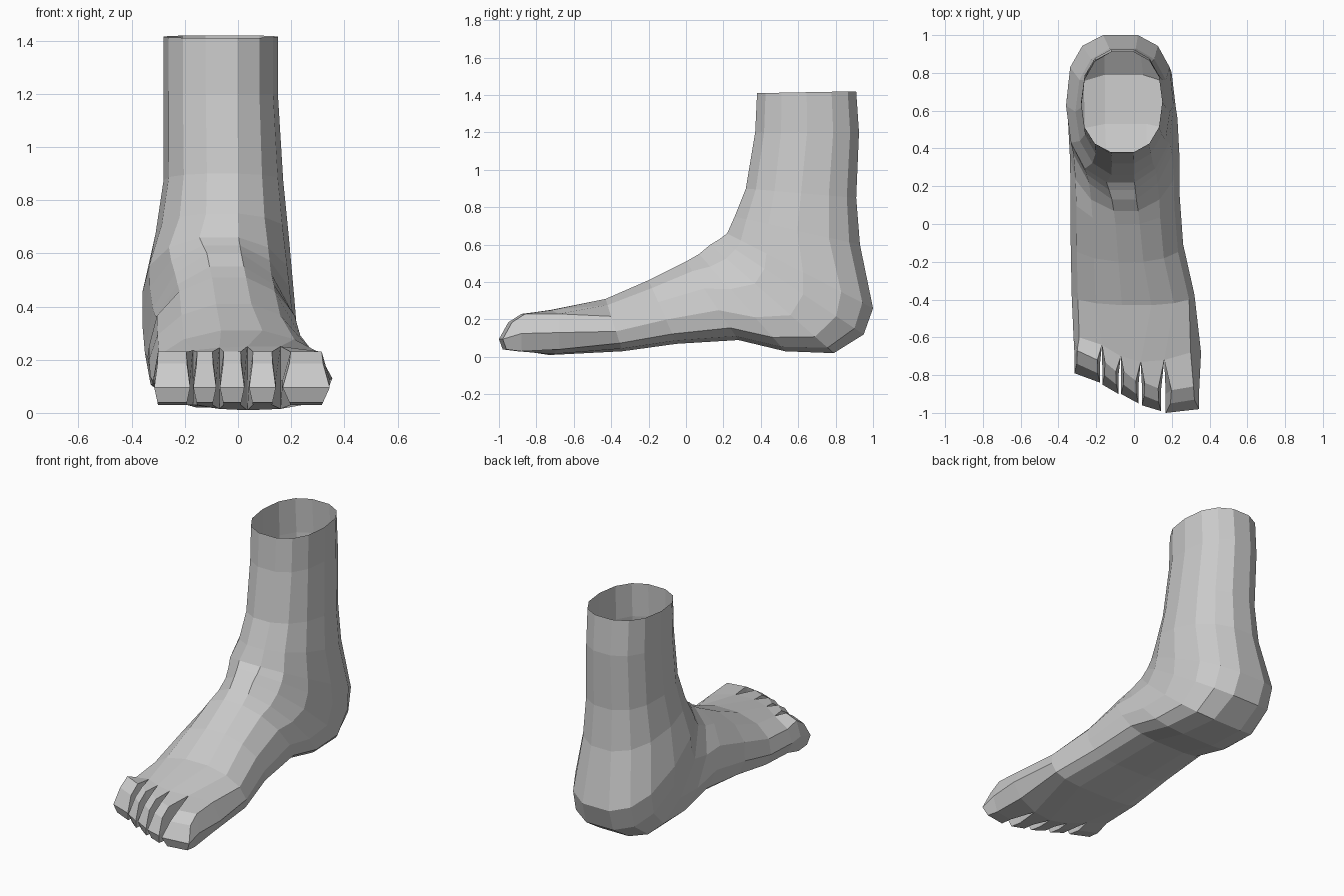
import bpy
import bmesh
import math

default_cube = bpy.data.objects.get("Cube")
if default_cube:
    bpy.data.objects.remove(default_cube, do_unlink=True)

# Skin material
skin = bpy.data.materials.new("plain_grey")
skin.use_nodes = True
grey = (0.6, 0.6, 0.6, 1)
skin.diffuse_color = grey
skin.node_tree.nodes["Principled BSDF"].inputs["Base Color"].default_value = grey

SIDES = 14  # six points on top, six below, one on each side
bm = bmesh.new()


def power(value, exponent):
    return math.copysign(abs(value) ** exponent, value)


def section(top, bottom, left, middle, right, widest, round_top, round_bottom):
    """One slanted cross-section running from its top point to its bottom point."""
    ring = []
    peak = math.cos(math.pi / SIDES)
    for k in range(SIDES):
        angle = (k - 2.5) * math.tau / SIDES
        across, up = math.sin(angle), math.cos(angle) / peak
        exponent = round_top if up > 0 else round_bottom
        across, up = power(across, exponent), power(up, exponent)
        if abs(up) < 0.01:
            up = 0
        down = widest * (1 - up) if up > 0 else widest - up * (1 - widest)
        reach = right - middle if across > 0 else middle - left
        y = top[0] + (bottom[0] - top[0]) * down
        z = top[1] + (bottom[1] - top[1]) * down
        ring.append(bm.verts.new((middle + across * reach, y, z)))
    return ring


def bridge(a, b):
    count = len(a)
    for i in range(count):
        j = (i + 1) % count
        bm.faces.new((a[i], a[j], b[j], b[i]))


# Leg, ankle, heel and instep: top (y, z), bottom (y, z), left, middle, right, widest, roundness
sections = [
    ((.38, 1.41), (.91, 1.42), -.28, -.06, .15, .5, .85, .85),
    ((.37, 1.2), (.925, 1.2), -.28, -.06, .15, .5, .85, .85),
    ((.32, .9), (.91, .85), -.28, -.06, .17, .5, .9, .85),
    ((.26, .75), (.93, .6), -.31, -.06, .19, .5, .95, .85),
    ((.22, .66), (1, .26), -.36, -.07, .21, .52, .9, .75),
    ((.18, .63), (.95, .12), -.36, -.06, .22, .58, .95, .75),
    ((.13, .6), (.79, .02), -.35, -.05, .23, .65, 1, .7),
    ((.07, .55), (.53, .03), -.34, -.04, .24, .65, 1, .65),
    ((0, .51), (.28, .09), -.335, -.03, .24, .62, 1, .65),
    ((-.2, .41), (-.05, .07), -.335, -.01, .26, .62, 1, .65),
    ((-.43, .31), (-.34, .03), -.33, .02, .32, .62, .95, .65),
]
rings = [section(*s) for s in sections]

# Ball of the foot, ending where the toes part
web_x = (-.29, -.17, -.07, .035, .16, .3)
web_y = (-.6, -.64, -.7, -.73, -.72, -.68)
web_top = (.2, .235, .245, .25, .25, .23)
web_sole = (.05, .03, .015, .01, .015, .04)
upper = [bm.verts.new(p) for p in zip(web_x, web_y, web_top)]
lower = [bm.verts.new(p) for p in zip(web_x, web_y, web_sole)]
outer_left = bm.verts.new((-.32, -.6, .12))
outer_right = bm.verts.new((.355, -.68, .13))
rings.append(upper + [outer_right] + lower[::-1] + [outer_left])
for a, b in zip(rings, rings[1:]):
    bridge(a, b)

# Points halfway down each gap between toes
gaps = [bm.verts.new((web_x[i], web_y[i], .12)) for i in range(1, 5)]
sides = [outer_left] + gaps + [outer_right]


def toe_ring(toe, back, top, mid, sole, inset):
    """Six-sided toe section; back holds the setback of its top, middle and sole."""
    x0, x1, y0, y1 = toe
    return [bm.verts.new(p) for p in (
        (x0 + inset, y0 + back[0], top), (x1 - inset, y1 + back[0], top),
        (x1, y1 + back[1], mid),
        (x1 - inset, y1 + back[2], sole), (x0 + inset, y0 + back[2], sole),
        (x0, y0 + back[1], mid))]


# Toes from little to big: left, right, and how far forward each edge reaches
toes = [
    (-.315, -.18, -.79, -.84),
    (-.168, -.082, -.85, -.9),
    (-.068, .024, -.9, -.95),
    (.042, .142, -.96, -.99),
    (.168, .345, -1, -.98),
]
for i, toe in enumerate(toes):
    root = [upper[i], upper[i + 1], sides[i + 1], lower[i + 1], lower[i], sides[i]]
    big = i == 4
    knuckle = toe_ring(toe, (.12, .1, .1), .23, .125, .03, .03 if big else .014)
    tip = toe_ring(toe, (.05, 0, .02), .185, .095, .04, .025 if big else .012)
    bridge(root, knuckle)
    bridge(knuckle, tip)
    bm.faces.new((tip[0], tip[1], tip[2], tip[5]))
    bm.faces.new((tip[5], tip[2], tip[3], tip[4]))

bmesh.ops.recalc_face_normals(bm, faces=bm.faces)

# Flat-shaded foot, open at the top of the leg
mesh = bpy.data.meshes.new("foot")
bm.to_mesh(mesh)
bm.free()
mesh.materials.append(skin)
foot = bpy.data.objects.new("foot", mesh)
bpy.context.collection.objects.link(foot)
